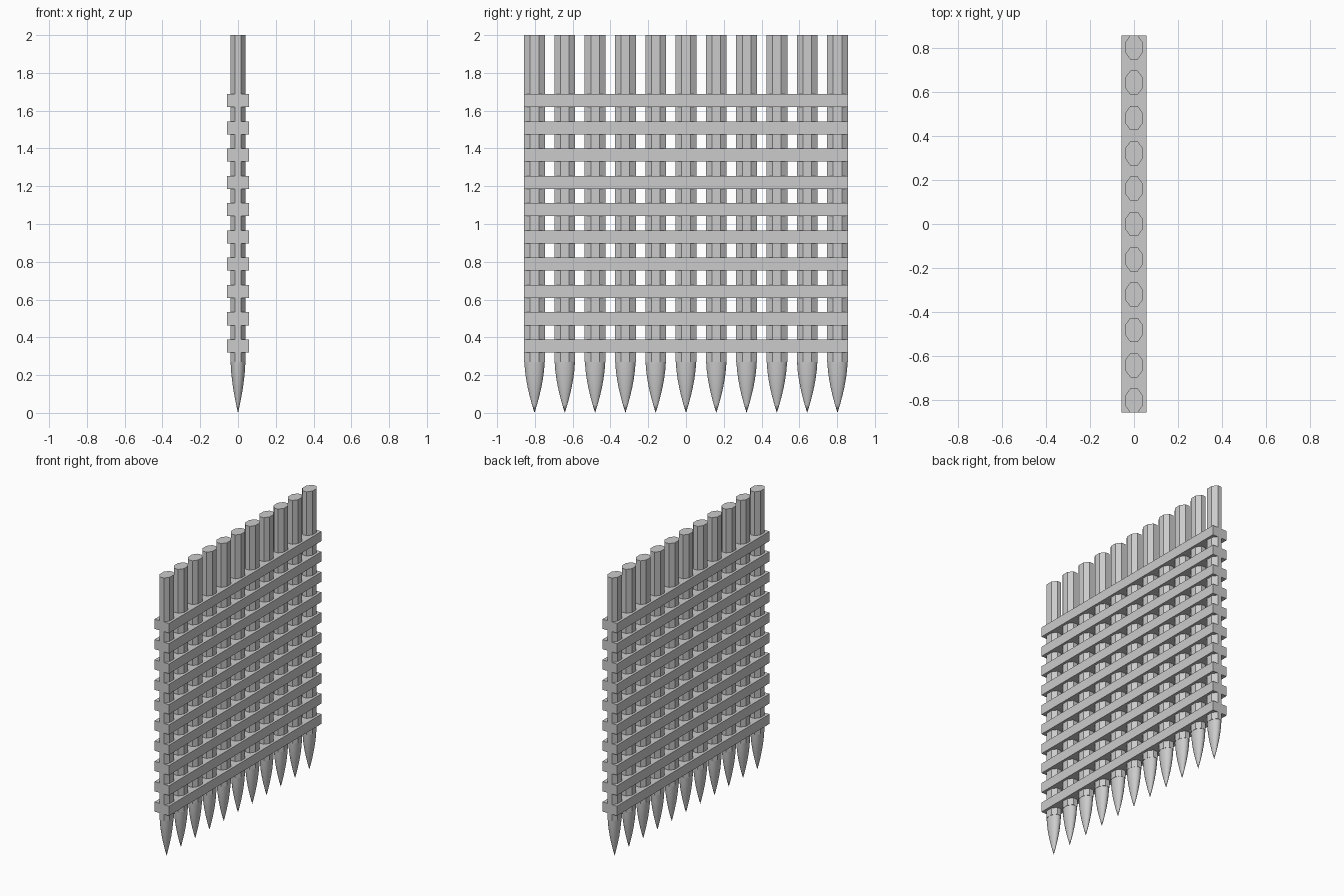
import bpy, bmesh, math

if "Cube" in bpy.data.objects:
    bpy.data.objects.remove(bpy.data.objects["Cube"])

POSTS, RAILS = 11, 10
HALF_X, HALF_Y = 0.04, 0.055      # half widths of a post
SPAN = 0.857                      # half length of the grille

iron = bpy.data.materials.new("grey_iron")
iron.diffuse_color = (0.6, 0.6, 0.6, 1)
iron.use_nodes = True
iron.node_tree.nodes["Principled BSDF"].inputs["Base Color"].default_value = iron.diffuse_color


def finish(bm, name):
    bmesh.ops.recalc_face_normals(bm, faces=bm.faces)
    mesh = bpy.data.meshes.new(name)
    bm.to_mesh(mesh)
    bm.free()
    mesh.materials.append(iron)
    obj = bpy.data.objects.new(name, mesh)
    bpy.context.collection.objects.link(obj)
    return obj


def ring(bm, y, z, scale, sides, turn):
    return [bm.verts.new((HALF_X * scale * math.cos(a), y + HALF_Y * scale * math.sin(a), z))
            for a in (math.tau * (i + turn) / sides for i in range(sides))]


def bridge(bm, low, high, smooth):
    n = len(low)
    for i in range(n):
        j = (i + 1) % n
        bm.faces.new((low[i], low[j], high[j], high[i])).smooth = smooth


# Vertical eight-sided post, flats facing the axes
def post(y, name):
    bm = bmesh.new()
    r = 1 / math.cos(math.pi / 8)
    low, high = (ring(bm, y, z, r, 8, 0.5) for z in (0.27, 2.0))
    bridge(bm, low, high, False)
    bm.faces.new(low)
    bm.faces.new(high)
    finish(bm, name)


# Rounded spike below the post
def spike(y, name):
    bm = bmesh.new()
    profile = [(0.27, 0.98), (0.225, 0.92), (0.18, 0.81), (0.135, 0.66),
               (0.09, 0.47), (0.045, 0.25)]
    rings = [ring(bm, y, z, s, 32, 0) for z, s in profile]
    for high, low in zip(rings, rings[1:]):
        bridge(bm, low, high, True)
    tip = bm.verts.new((0, y, 0))
    last = rings[-1]
    for i in range(32):
        bm.faces.new((tip, last[(i + 1) % 32], last[i])).smooth = True
    bm.faces.new(rings[0])
    finish(bm, name)


# Horizontal rail running through every post
def rail(z, name):
    bm = bmesh.new()
    bmesh.ops.create_cube(bm, size=1)
    for v in bm.verts:
        v.co = (v.co.x * 0.114, v.co.y * 2 * SPAN, z + v.co.z * 0.069)
    finish(bm, name)


for i in range(POSTS):
    y = (SPAN - HALF_Y) * (2 * i / (POSTS - 1) - 1)
    post(y, f"post_{i + 1}")
    spike(y, f"spike_{i + 1}")

for i in range(RAILS):
    rail(0.354 + i * 0.1444, f"rail_{i + 1}")
